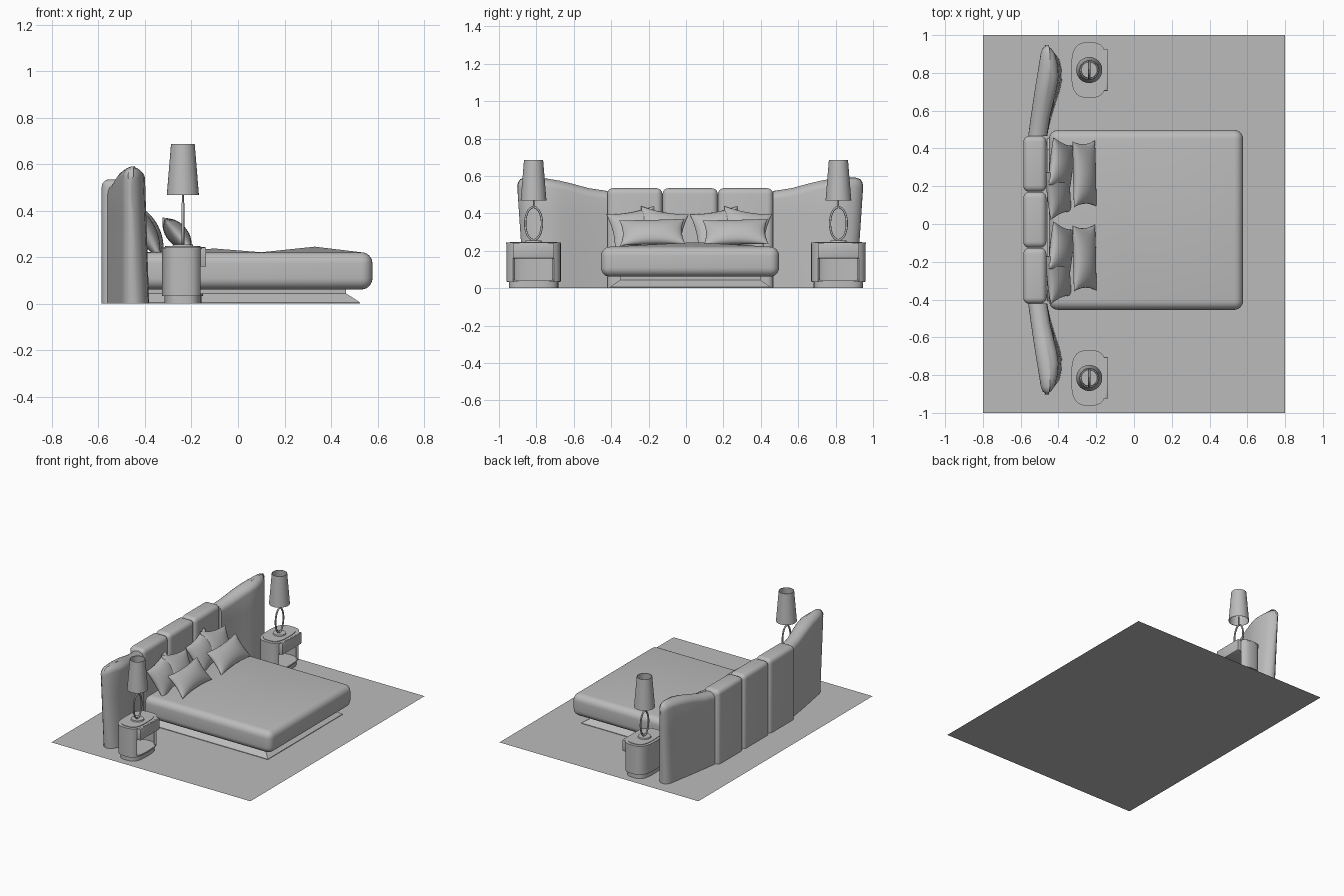
import bpy, bmesh, math
from mathutils import Matrix, Vector

if "Cube" in bpy.data.objects:
    bpy.data.objects.remove(bpy.data.objects["Cube"])

grey = bpy.data.materials.new("soft grey")
grey.diffuse_color = (0.5, 0.5, 0.5, 1)
grey.use_nodes = True
grey.node_tree.nodes["Principled BSDF"].inputs["Base Color"].default_value = grey.diffuse_color
MID = 0.0225                      # centre line of the bed in y


def finish(name, bm, angle=40, recalc=True):
    bmesh.ops.remove_doubles(bm, verts=bm.verts, dist=1e-5)
    if recalc:
        bmesh.ops.recalc_face_normals(bm, faces=bm.faces)
    me = bpy.data.meshes.new(name)
    bm.to_mesh(me)
    bm.free()
    me.materials.append(grey)
    ob = bpy.data.objects.new(name, me)
    bpy.context.collection.objects.link(ob)
    bpy.ops.object.select_all(action='DESELECT')
    ob.select_set(True)
    bpy.context.view_layer.objects.active = ob
    bpy.ops.object.shade_smooth_by_angle(angle=math.radians(angle))
    return ob


def loft(name, rings, caps=True, loop=False, angle=40):
    """Skin a list of equal-length closed rings."""
    bm = bmesh.new()
    vs = [[bm.verts.new(p) for p in r] for r in rings]
    pairs = list(zip(vs, vs[1:])) + ([(vs[-1], vs[0])] if loop else [])
    for a, b in pairs:
        n = len(a)
        for i in range(n):
            bm.faces.new((a[i], a[(i + 1) % n], b[(i + 1) % n], b[i]))
    if caps:
        bm.faces.new(vs[0][::-1])
        bm.faces.new(vs[-1])
    return finish(name, bm, angle)


def prism(name, pts, z0, z1):
    return loft(name, [[(x, y, z) for x, y in pts] for z in (z0, z1)])


def rounded_box(lo, hi, r, seg=5, keep_bottom=False):
    bm = bmesh.new()
    bmesh.ops.create_cube(bm, size=1)
    for v in bm.verts:
        v.co = [lo[i] if v.co[i] < 0 else hi[i] for i in range(3)]
    edges = [e for e in bm.edges
             if not (keep_bottom and all(v.co.z < lo[2] + 1e-4 for v in e.verts))]
    bmesh.ops.bevel(bm, geom=edges, offset=r, segments=seg, profile=0.5, affect='EDGES')
    return bm


def oval(cx, cy, a, b, t0=0, t1=2 * math.pi, n=40, e=0.66):
    """Soft rectangle outline; a partial range includes both ends."""
    full = t1 - t0 > 6.28
    out = []
    for i in range(n if full else n + 1):
        t = t0 + (t1 - t0) * i / n
        c, s = math.cos(t), math.sin(t)
        out.append((cx + a * math.copysign(abs(c) ** e, c),
                    cy + b * math.copysign(abs(s) ** e, s)))
    return out


def circle(cx, cy, z, r, n=32):
    return [(cx + r * math.cos(2 * math.pi * i / n),
             cy + r * math.sin(2 * math.pi * i / n), z) for i in range(n)]


# floor sheet
bm = bmesh.new()
bm.faces.new([bm.verts.new(p) for p in ((-.8, -1, 0), (.8, -1, 0), (.8, 1, 0), (-.8, 1, 0))])
finish("floor_sheet", bm, recalc=False)

# headboard centre: three padded panels
for i in range(3):
    y = -0.422 + i * 0.2965
    finish("headboard_panel_%d" % (i + 1),
           rounded_box((-.586, y, 0.002), (-.464, y + .2955, .535), .032, keep_bottom=True))

# headboard wings: (distance from panel, back x, front x, height)
stations = [(0, -.56, -.46, .52), (.1, -.547, -.44, .535), (.2, -.532, -.412, .562),
            (.26, -.523, -.394, .576), (.32, -.513, -.382, .586), (.39, -.502, -.385, .592),
            (.44, -.494, -.395, .592), (.467, -.485, -.412, .583), (.48, -.472, -.428, .565),
            (.485, -.46, -.44, .545)]
for side, name in ((-1, "left"), (1, "right")):
    rings = []
    for s, xb, xf, h in stations:
        t = s / .485
        c, w, r = (xb + xf) / 2, (xf - xb) / 2, .045
        prof = [(c + w, .002), (c + w, .2), (c + w, .4)]
        prof += [(c + w * math.cos(a), h - r + r * math.sin(a))
                 for a in [math.pi * k / 10 for k in range(11)]]
        prof += [(c - w, .4), (c - w, .2), (c - w, .002)]
        # the wing leans back and spreads outward towards the top
        rings.append([(x - (.03 * t * z / .6 if x > c else 0),
                       MID + side * (.4435 + s - .04 * t * (1 - z / .6)), z) for x, z in prof])
    loft("headboard_wing_" + name, rings, angle=50)

# bed plinth, flaring out to the floor
loft("bed_plinth", [[(-.46, MID - hy, z), (x, MID - hy, z), (x, MID + hy, z), (-.46, MID + hy, z)]
                    for x, hy, z in ((.525, .43, .002), (.525, .43, .006),
                                     (.465, .375, .045), (.465, .375, .08))])

# mattress with softly peaked cover
bm = rounded_box((-.45, MID - .477, .062), (.578, MID + .475, .222), .048, seg=6)
bmesh.ops.bisect_plane(bm, geom=bm.verts[:] + bm.edges[:] + bm.faces[:],
                       plane_co=(.1, 0, 0), plane_no=(1, 0, 0))
bm.normal_update()
tops = [f for f in bm.faces if f.normal.z > .99 and f.calc_area() > .1]
for v in bmesh.ops.poke(bm, faces=tops)['verts']:
    v.co = (.33, .05, .246) if v.co.x > .1 else (-.1, .02, .238)
finish("mattress", bm)


# cushions: pinched corners, leaning back
def cushion(name, loc, hw, hh, thick, lean, roll, n=14):
    bm = bmesh.new()
    up = Vector((-math.sin(lean), 0, math.cos(lean)))
    out = Vector((math.cos(lean), 0, math.sin(lean)))
    rot = Matrix.Rotation(roll, 3, out)
    for sgn in (1, -1):
        grid = []
        for i in range(n + 1):
            u = math.sin(math.pi * (i / n - .5))
            row = []
            for j in range(n + 1):
                v = math.sin(math.pi * (j / n - .5))
                a = hw * u * (1 - .1 * (1 - v * v))
                b = hh * v * (1 - .14 * (1 - u * u))
                d = sgn * thick * max(0, (1 - u * u) * (1 - v * v)) ** .5
                row.append(bm.verts.new(Vector(loc) + rot @ (Vector((0, a, 0)) + up * b + out * d)))
            grid.append(row)
        for i in range(n):
            for j in range(n):
                bm.faces.new((grid[i][j], grid[i + 1][j], grid[i + 1][j + 1], grid[i][j + 1]))
    finish(name, bm, 60)


for k, name in ((0, "left"), (1, "right")):
    dy = .445 * k
    cushion("outer_pillow_" + name, (-.40, -.275 + dy, .318), .13, .115, .045, .5, .2)
    cushion("inner_pillow_" + name, (-.385, -.135 + dy, .318), .13, .115, .045, .5, -.2)
    cushion("small_cushion_" + name, (-.262, -.18 + dy, .3), .175, .09, .045, .72, .03)

# nightstands and lamps
CX = -.237
for side, name in ((-1, "left"), (1, "right")):
    cy = .815 * side
    prism("nightstand_plinth_" + name, oval(CX, cy, .08, .132), .002, .036)
    prism("nightstand_floor_" + name, oval(CX, cy, .087, .142), .034, .044)
    # wrap-around wall, open towards the foot of the bed
    t0, t1 = math.radians(41), math.radians(319)
    wall = oval(CX, cy, .09, .146, t0, t1) + oval(CX, cy, .076, .13, t0, t1)[::-1]
    prism("nightstand_wall_" + name, wall, .035, .238)
    prism("nightstand_top_" + name, oval(CX, cy, .095, .147), .236, .244)
    prism("nightstand_top_inlay_" + name, oval(CX, cy, .076, .126), .243, .248)
    finish("nightstand_drawer_" + name,
           rounded_box((CX - .04, cy - .11, .16), (CX + .1, cy + .11, .243), .004, 2))

    # lamp foot, oval hoop, stem and open shade
    loft("lamp_foot_" + name, [circle(CX, cy, .247, .045), circle(CX, cy, .256, .042)])
    hoop = []
    for i in range(40):
        a = 2 * math.pi * i / 40
        hoop.append([(CX + .006 * math.sin(b),
                      cy + (.045 + .006 * math.cos(b)) * math.cos(a),
                      .346 + (.088 + .006 * math.cos(b)) * math.sin(a))
                     for b in [math.pi * k / 4 for k in range(8)]])
    loft("lamp_hoop_" + name, hoop, caps=False, loop=True, angle=60)
    loft("lamp_stem_" + name, [circle(CX, cy, .435, .004, 10), circle(CX, cy, .5, .004, 10)])
    loft("lamp_shade_" + name, [circle(CX, cy, .468, .069), circle(CX, cy, .687, .051),
                                circle(CX, cy, .687, .048), circle(CX, cy, .468, .066)],
         caps=False, loop=True)
